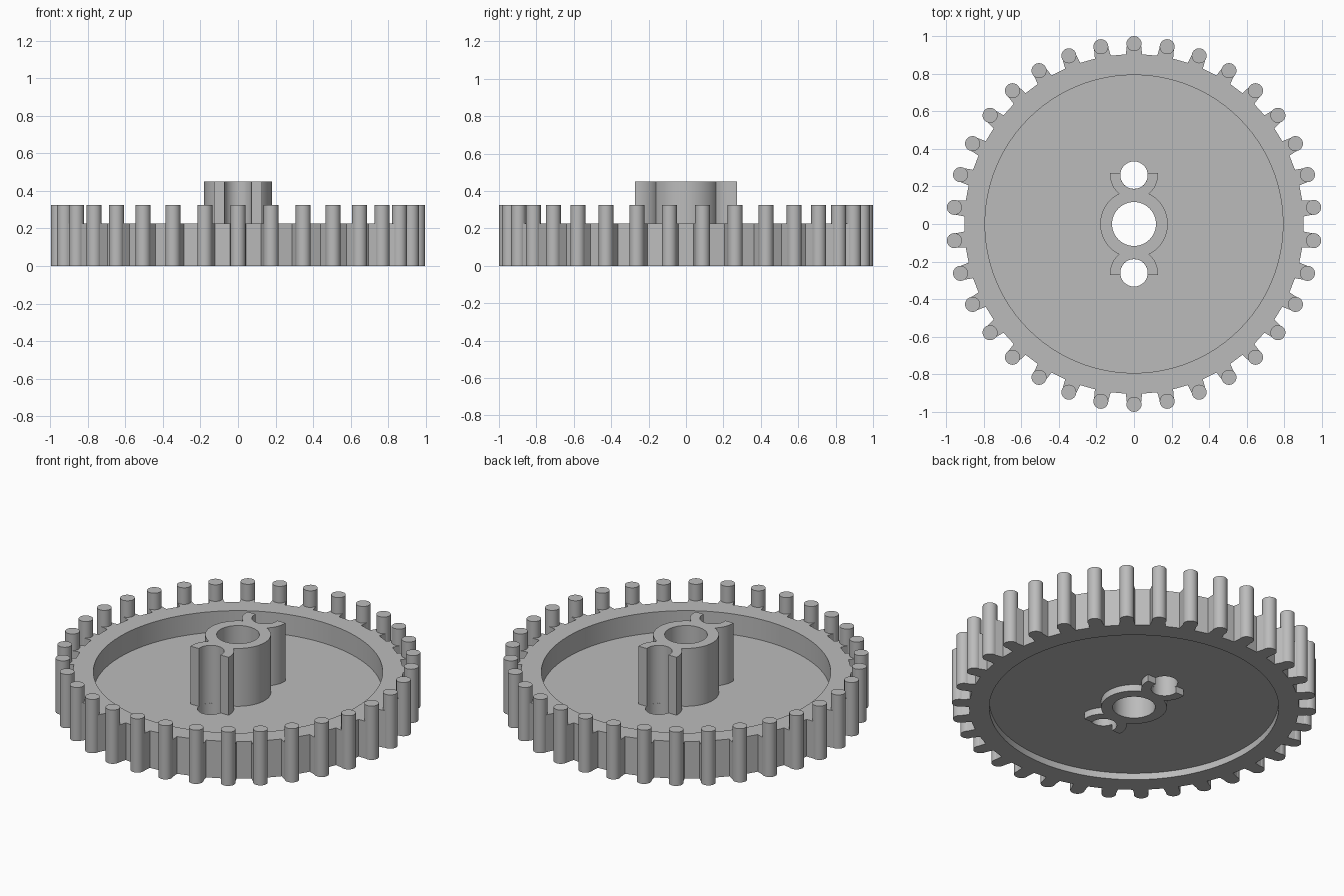
import bpy
import bmesh
from math import sin, cos, pi, radians, atan2, sqrt, asin

cube = bpy.data.objects.get("Cube")
if cube:
    bpy.data.objects.remove(cube, do_unlink=True)

TEETH = 34
PIN_CENTRE, PIN_R, PIN_TOP = 0.96, 0.04, 0.325
ROOT_R, RIM_IN, RIM_TOP = 0.903, 0.793, 0.225
BORE_R, HUB_R, HUB_TOP = 0.117, 0.18, 0.45
HOLE_Y, HOLE_R, CLIP_R, CLIP_END = 0.26, 0.073, 0.127, 0.272

grey = bpy.data.materials.new("plain grey")
grey.use_nodes = True
colour = (0.5, 0.5, 0.5, 1)
grey.diffuse_color = colour
grey.node_tree.nodes["Principled BSDF"].inputs["Base Color"].default_value = colour


def arc(r, a0, a1, n, cy=0.0):
    """Points along an arc centred on (0, cy), both ends included."""
    return [(r * cos(a0 + (a1 - a0) * i / n), cy + r * sin(a0 + (a1 - a0) * i / n))
            for i in range(n + 1)]


def circle(r, n, cy=0.0):
    return arc(r, 0, 2 * pi, n, cy)[:-1]


def finish(obj):
    obj.data.materials.clear()
    obj.data.materials.append(grey)
    bpy.ops.object.select_all(action='DESELECT')
    obj.select_set(True)
    bpy.context.view_layer.objects.active = obj
    bpy.ops.object.shade_smooth_by_angle(angle=radians(30))


def slab(name, loops, z0, z1):
    """Extrude an outline with holes between two heights."""
    curve = bpy.data.curves.new(name + " outline", 'CURVE')
    curve.dimensions = '2D'
    curve.fill_mode = 'BOTH'
    curve.extrude = (z1 - z0) / 2
    for loop in loops:
        spline = curve.splines.new('POLY')
        spline.points.add(len(loop) - 1)
        for point, (x, y) in zip(spline.points, loop):
            point.co = (x, y, 0, 1)
        spline.use_cyclic_u = True
    helper = bpy.data.objects.new(name + " outline", curve)
    bpy.context.collection.objects.link(helper)
    graph = bpy.context.evaluated_depsgraph_get()
    mesh = bpy.data.meshes.new_from_object(helper.evaluated_get(graph))
    mesh.name = name
    bpy.data.objects.remove(helper, do_unlink=True)
    bpy.data.curves.remove(curve)
    # Weld the caps to the walls
    bm = bmesh.new()
    bm.from_mesh(mesh)
    bmesh.ops.remove_doubles(bm, verts=bm.verts, dist=1e-5)
    bmesh.ops.translate(bm, verts=bm.verts, vec=(0, 0, (z0 + z1) / 2))
    bmesh.ops.recalc_face_normals(bm, faces=bm.faces)
    bm.to_mesh(mesh)
    bm.free()
    obj = bpy.data.objects.new(name, mesh)
    bpy.context.collection.objects.link(obj)
    finish(obj)


# Toothed rim: each neck runs from the root out into its pin
angles = [pi / 2 + 2 * pi * i / TEETH for i in range(TEETH)]
rim = []
for a in angles:
    for radial, side in ((ROOT_R, -0.043), (PIN_CENTRE, -0.037),
                         (PIN_CENTRE, 0.037), (ROOT_R, 0.043)):
        rim.append((radial * cos(a) - side * sin(a), radial * sin(a) + side * cos(a)))
slab("toothed_rim", [rim, circle(RIM_IN, 96)], 0, RIM_TOP)

# Web plate, recessed on both sides
slab("web_plate", [circle(RIM_IN + 0.01, 96), circle(BORE_R + 0.02, 48),
                   circle(HOLE_R, 32, HOLE_Y), circle(HOLE_R, 32, -HOLE_Y)], 0.04, 0.10)

# Hub with an open clip at each end; the right upper quarter is mirrored
meet_y = (HOLE_Y ** 2 + HUB_R ** 2 - CLIP_R ** 2) / (2 * HOLE_Y)
meet_x = sqrt(HUB_R ** 2 - meet_y ** 2)
step = CLIP_END - HOLE_Y
quarter = arc(HUB_R, 0, atan2(meet_y, meet_x), 12)
quarter += arc(CLIP_R, atan2(meet_y - HOLE_Y, meet_x), asin(step / CLIP_R), 12, HOLE_Y)[1:]
quarter += arc(HOLE_R, asin(step / HOLE_R), -pi / 2, 16, HOLE_Y)
upper = quarter + [(-x, y) for x, y in quarter[-2::-1]]
hub = upper + [(-x, -y) for x, y in upper[1:-1]]
# Close the far side at the hub's own left and right points
hub = upper[:-1] + [(-x, -y) for x, y in upper[:-1]]
slab("hub", [hub, circle(BORE_R, 48)], 0, HUB_TOP)

# Ring of round pins
bm = bmesh.new()
for a in angles:
    made = bmesh.ops.create_cone(bm, cap_ends=True, segments=24, radius1=PIN_R,
                                 radius2=PIN_R, depth=PIN_TOP)
    bmesh.ops.translate(bm, verts=made["verts"],
                        vec=(PIN_CENTRE * cos(a), PIN_CENTRE * sin(a), PIN_TOP / 2))
mesh = bpy.data.meshes.new("tooth_pins")
bm.to_mesh(mesh)
bm.free()
pins = bpy.data.objects.new("tooth_pins", mesh)
bpy.context.collection.objects.link(pins)
finish(pins)
